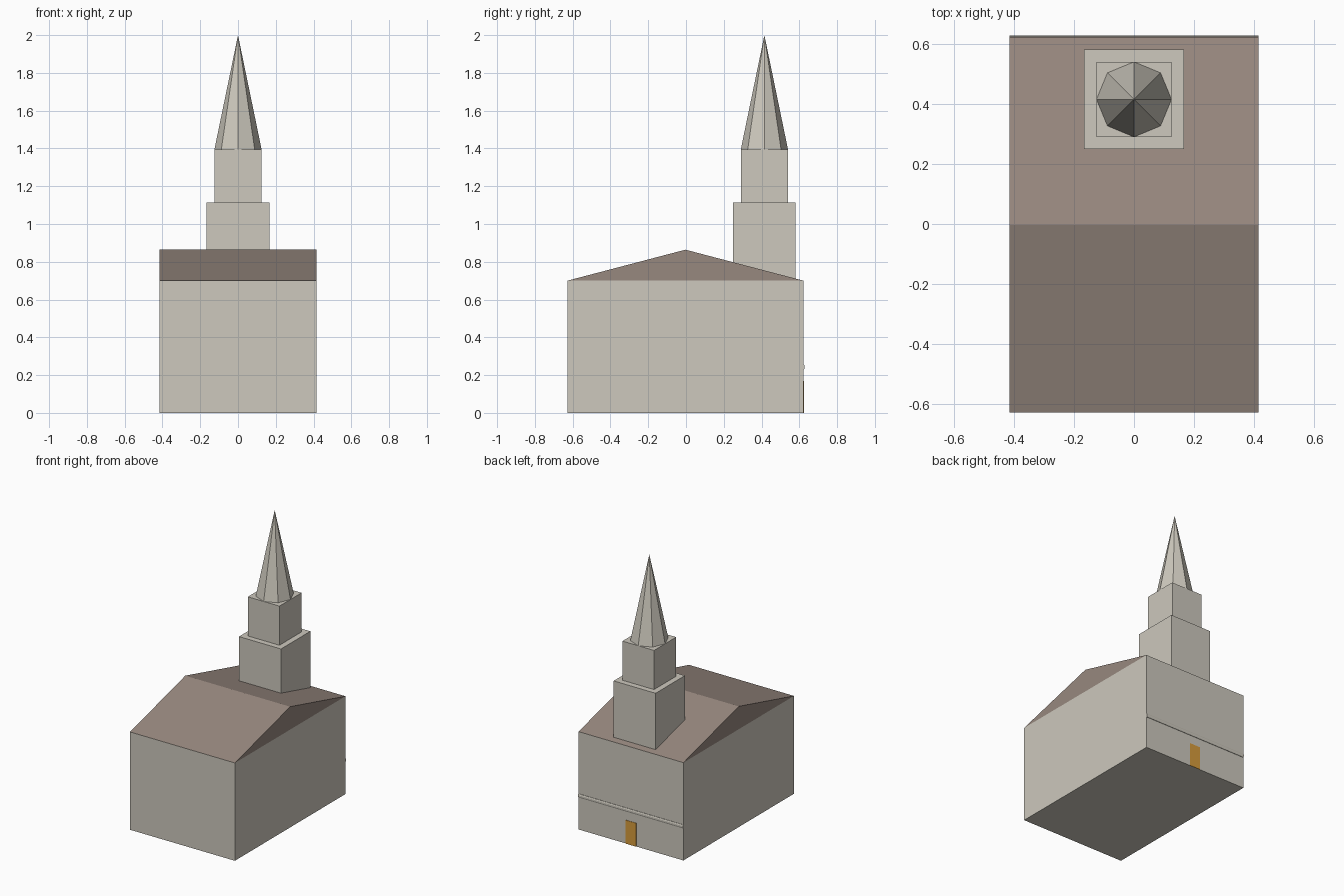
import bpy
import math

if "Cube" in bpy.data.objects:
    bpy.data.objects.remove(bpy.data.objects["Cube"])


def material(name, rgb):
    m = bpy.data.materials.new(name)
    m.use_nodes = True
    colour = (*rgb, 1)
    m.diffuse_color = colour
    m.node_tree.nodes["Principled BSDF"].inputs["Base Color"].default_value = colour
    return m


stone = material("warm grey stone", (0.61, 0.58, 0.51))
roof_brown = material("brown roof", (0.31, 0.246, 0.212))
door_gold = material("golden wood", (0.68, 0.33, 0.045))


def box(name, mat, x, y, z):
    """Box from (min, max) pairs along each axis."""
    bpy.ops.mesh.primitive_cube_add(size=1, location=[(a + b) / 2 for a, b in (x, y, z)])
    ob = bpy.context.object
    ob.name = name
    ob.scale = [b - a for a, b in (x, y, z)]
    bpy.ops.object.transform_apply(location=False, rotation=False, scale=True)
    ob.data.materials.append(mat)
    return ob


def prism(name, mat, profile, half_width):
    """Closed (y, z) profile extruded along x."""
    n = len(profile)
    verts = [(s * half_width, y, z) for s in (-1, 1) for y, z in profile]
    faces = [tuple(reversed(range(n))), tuple(range(n, 2 * n))]
    faces += [(i, (i + 1) % n, (i + 1) % n + n, i + n) for i in range(n)]
    mesh = bpy.data.meshes.new(name)
    mesh.from_pydata(verts, [], faces)
    mesh.materials.append(mat)
    ob = bpy.data.objects.new(name, mesh)
    bpy.context.collection.objects.link(ob)
    return ob


half_w = 0.415
front, back = -0.628, 0.622
eaves, ridge = 0.70, 0.864
tower_y = 0.415

# Main hall and gabled roof, ridge running across
box("hall_walls", stone, (-half_w, half_w), (front, back), (0, eaves))
prism("gable_roof", roof_brown,
      [(front, eaves), (back, eaves), ((front + back) / 2, ridge)], half_w)

# Two stacked tower stages
for name, half, bottom, top in (("tower_lower", 0.166, eaves, 1.114),
                                ("tower_upper", 0.125, 1.114, 1.394)):
    box(name, stone, (-half, half), (tower_y - half, tower_y + half), (bottom, top))

# Octagonal spire
bpy.ops.mesh.primitive_cone_add(vertices=8, radius1=0.125, radius2=0, depth=2 - 1.394,
                                location=(0, tower_y, (2 + 1.394) / 2))
spire = bpy.context.object
spire.name = "spire"
spire.data.materials.append(stone)

# Thin moulding and door on the tower end
prism("wall_moulding", stone,
      [(back - 0.004, 0.23), (back + 0.003, 0.23), (back + 0.006, 0.238),
       (back + 0.006, 0.248), (back + 0.003, 0.256), (back - 0.004, 0.256)], half_w)
box("door", door_gold, (-0.043, 0.043), (back - 0.004, back + 0.003), (0, 0.168))
